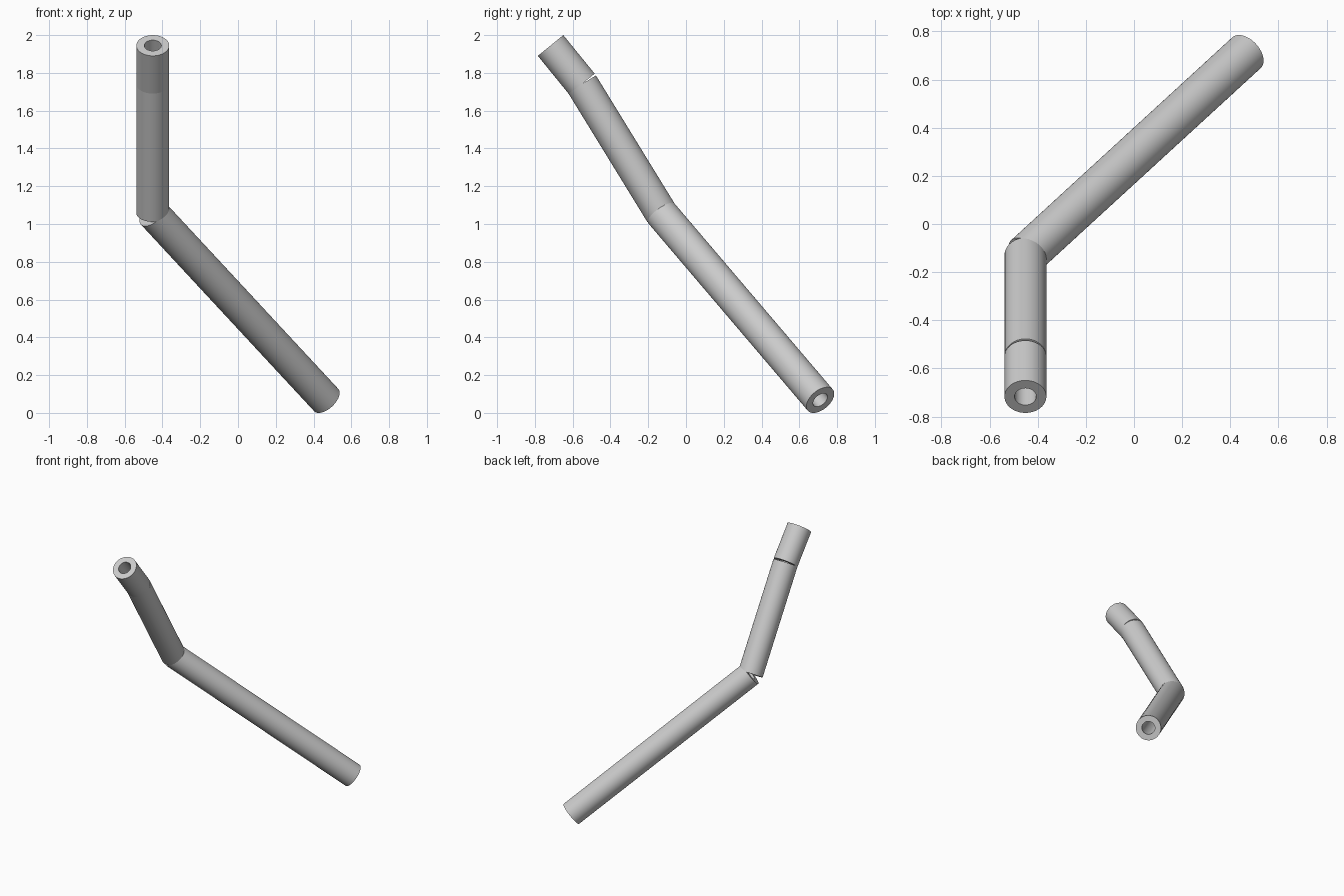
import bpy
import bmesh
import math
from mathutils import Vector

cube = bpy.data.objects.get("Cube")
if cube:
    bpy.data.objects.remove(cube, do_unlink=True)

OUTER, INNER, SIDES = 0.087, 0.045, 48

# Plain grey for the whole pipe
grey = bpy.data.materials.new("light_grey")
grey.use_nodes = True
colour = (0.6, 0.6, 0.6, 1)
grey.diffuse_color = colour
grey.node_tree.nodes["Principled BSDF"].inputs["Base Color"].default_value = colour


def tube(name, start, end):
    """Hollow straight tube with square-cut ends between two points."""
    start, end = Vector(start), Vector(end)
    axis = end - start
    length = axis.length
    bm = bmesh.new()
    # Wall section, revolved about the local z axis
    section = [(INNER, 0), (OUTER, 0), (OUTER, length), (INNER, length)]
    verts = [bm.verts.new((r, 0, z)) for r, z in section]
    edges = [bm.edges.new((verts[i], verts[(i + 1) % 4])) for i in range(4)]
    bmesh.ops.spin(bm, geom=verts + edges, axis=(0, 0, 1), cent=(0, 0, 0),
                   angle=math.tau, steps=SIDES, use_merge=False)
    bmesh.ops.remove_doubles(bm, verts=bm.verts, dist=0.0001)
    bmesh.ops.recalc_face_normals(bm, faces=bm.faces)
    mesh = bpy.data.meshes.new(name)
    bm.to_mesh(mesh)
    bm.free()
    mesh.materials.append(grey)
    obj = bpy.data.objects.new(name, mesh)
    bpy.context.collection.objects.link(obj)
    obj.location = start
    obj.rotation_mode = 'QUATERNION'
    obj.rotation_quaternion = axis.to_track_quat('Z', 'Y')
    bpy.ops.object.select_all(action='DESELECT')
    obj.select_set(True)
    bpy.context.view_layer.objects.active = obj
    bpy.ops.object.shade_smooth_by_angle(angle=math.radians(35))


# Centre line: open upper end, two bends, open lower end
path = [(-0.451, -0.717, 1.945), (-0.451, -0.551, 1.741),
        (-0.451, -0.131, 1.057), (0.467, 0.711, 0.068)]
names = ["upper_tube", "middle_tube", "lower_tube"]
for name, start, end in zip(names, path, path[1:]):
    tube(name, start, end)
